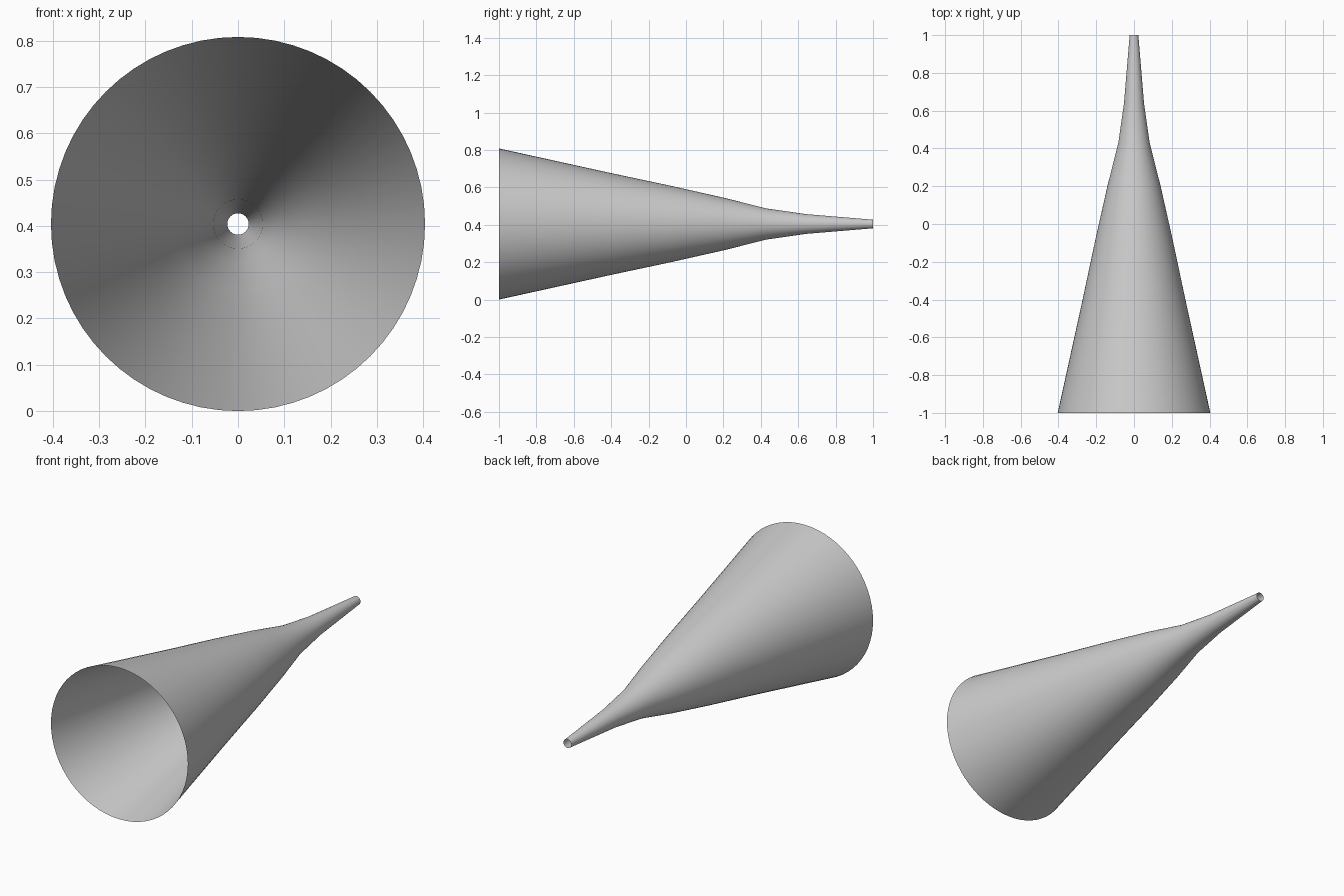
import bpy, bmesh, math

if "Cube" in bpy.data.objects:
    bpy.data.objects.remove(bpy.data.objects["Cube"])

SEGMENTS = 64
CENTRE_Z = 0.404
# (y, radius) from wide mouth to narrow tip
PROFILE = [(-1.0, 0.404), (-0.4, 0.272), (-0.08, 0.204), (0.2, 0.141),
           (0.43, 0.083), (0.64, 0.053), (1.0, 0.023)]

# Open thin-walled horn, a profile revolved about the y axis
bm = bmesh.new()
rings = []
for y, r in PROFILE:
    ring = []
    for i in range(SEGMENTS):
        a = 2 * math.pi * i / SEGMENTS
        ring.append(bm.verts.new((r * math.sin(a), y, CENTRE_Z + r * math.cos(a))))
    rings.append(ring)
for lower, upper in zip(rings, rings[1:]):
    for i in range(SEGMENTS):
        j = (i + 1) % SEGMENTS
        bm.faces.new((lower[i], upper[i], upper[j], lower[j]))
bm.normal_update()
# Make the normals face outward
f = next(iter(bm.faces))
c = f.calc_center_median()
if f.normal.x * c.x + f.normal.z * (c.z - CENTRE_Z) < 0:
    bmesh.ops.reverse_faces(bm, faces=bm.faces[:])
for f in bm.faces:
    f.smooth = True

mesh = bpy.data.meshes.new("horn")
bm.to_mesh(mesh)
bm.free()
horn = bpy.data.objects.new("horn", mesh)
bpy.context.collection.objects.link(horn)
